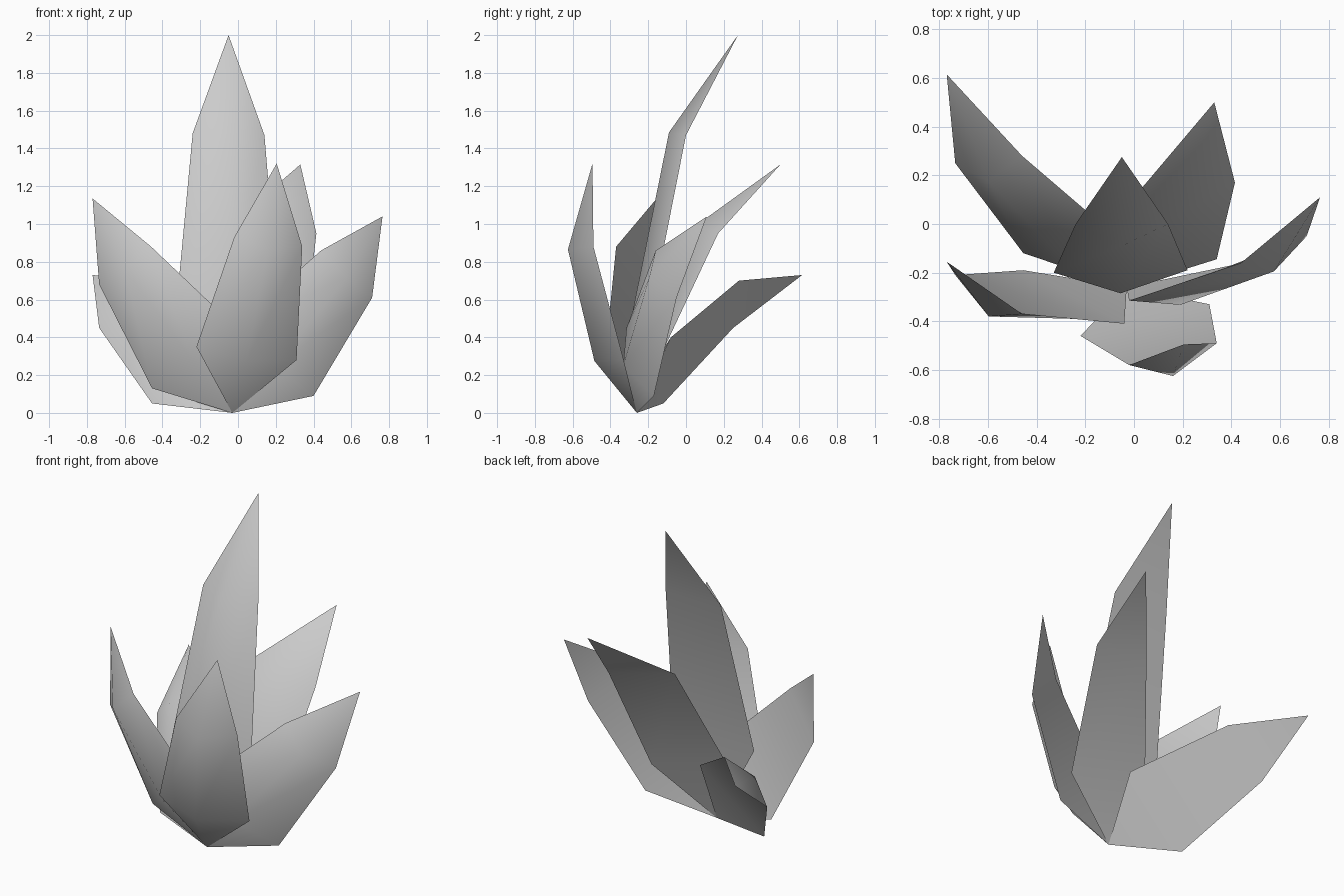
import bpy
import bmesh
from mathutils import Vector as V

if "Cube" in bpy.data.objects:
    bpy.data.objects.remove(bpy.data.objects["Cube"])

BASE = V((-0.03, -0.26, 0.0))   # all leaves grow from this point


def leaf(name, low_l, low_r, up_l, up_r, tip, rise=0.0):
    """Closed leaf blade: folded front with a raised midrib, plain back."""
    low_l, low_r, up_l, up_r, tip = map(V, (low_l, low_r, up_l, up_r, tip))
    rib = V((0.0, -0.09, rise))  # the midrib stands forward of the leaf edges
    bm = bmesh.new()
    base, end = bm.verts.new(BASE), bm.verts.new(tip)
    low, up = [[bm.verts.new(p) for p in (l, (l + r) / 2 + rib, r)]
               for l, r in ((low_l, low_r), (up_l, up_r))]
    # front halves, then the back spanning edge to edge
    for a, b in ((0, 1), (1, 2), (2, 0)):
        bm.faces.new((base, low[b], low[a]))
        bm.faces.new((low[a], low[b], up[b], up[a]))
        bm.faces.new((up[a], up[b], end))
    bmesh.ops.recalc_face_normals(bm, faces=bm.faces)
    mesh = bpy.data.meshes.new(name)
    bm.to_mesh(mesh)
    bm.free()
    obj = bpy.data.objects.new(name, mesh)
    bpy.context.collection.objects.link(obj)
    # smooth across the fold, sharp around the rim
    bpy.ops.object.select_all(action='DESELECT')
    obj.select_set(True)
    bpy.context.view_layer.objects.active = obj
    bpy.ops.object.shade_smooth_by_angle(angle=1.4)


# Each leaf: lower left, lower right, upper left, upper right, tip
leaf("front_leaf", (-0.22, -0.46, 0.35), (0.31, -0.33, 0.28),
     (-0.02, -0.58, 0.93), (0.34, -0.49, 0.88), (0.205, -0.495, 1.32), -0.04)
leaf("tall_centre_leaf", (-0.33, -0.20, 0.52), (0.22, -0.19, 0.51),
     (-0.24, 0.0, 1.48), (0.14, 0.0, 1.47), (-0.05, 0.275, 2.0), 0.01)
leaf("back_right_leaf", (-0.19, -0.13, 0.43), (0.34, -0.145, 0.28),
     (0.0, 0.11, 1.03), (0.415, 0.17, 0.95), (0.33, 0.50, 1.315))
leaf("right_leaf", (-0.02, -0.315, 0.45), (0.40, -0.17, 0.09),
     (0.44, -0.16, 0.86), (0.71, -0.05, 0.61), (0.765, 0.11, 1.04), -0.02)
leaf("back_left_leaf", (-0.455, -0.12, 0.05), (-0.04, -0.08, 0.40),
     (-0.735, 0.25, 0.45), (-0.46, 0.28, 0.70), (-0.77, 0.615, 0.73))
leaf("left_leaf", (-0.455, -0.19, 0.13), (-0.04, -0.41, 0.48),
     (-0.735, -0.21, 0.68), (-0.46, -0.37, 0.88), (-0.77, -0.155, 1.135), -0.02)
